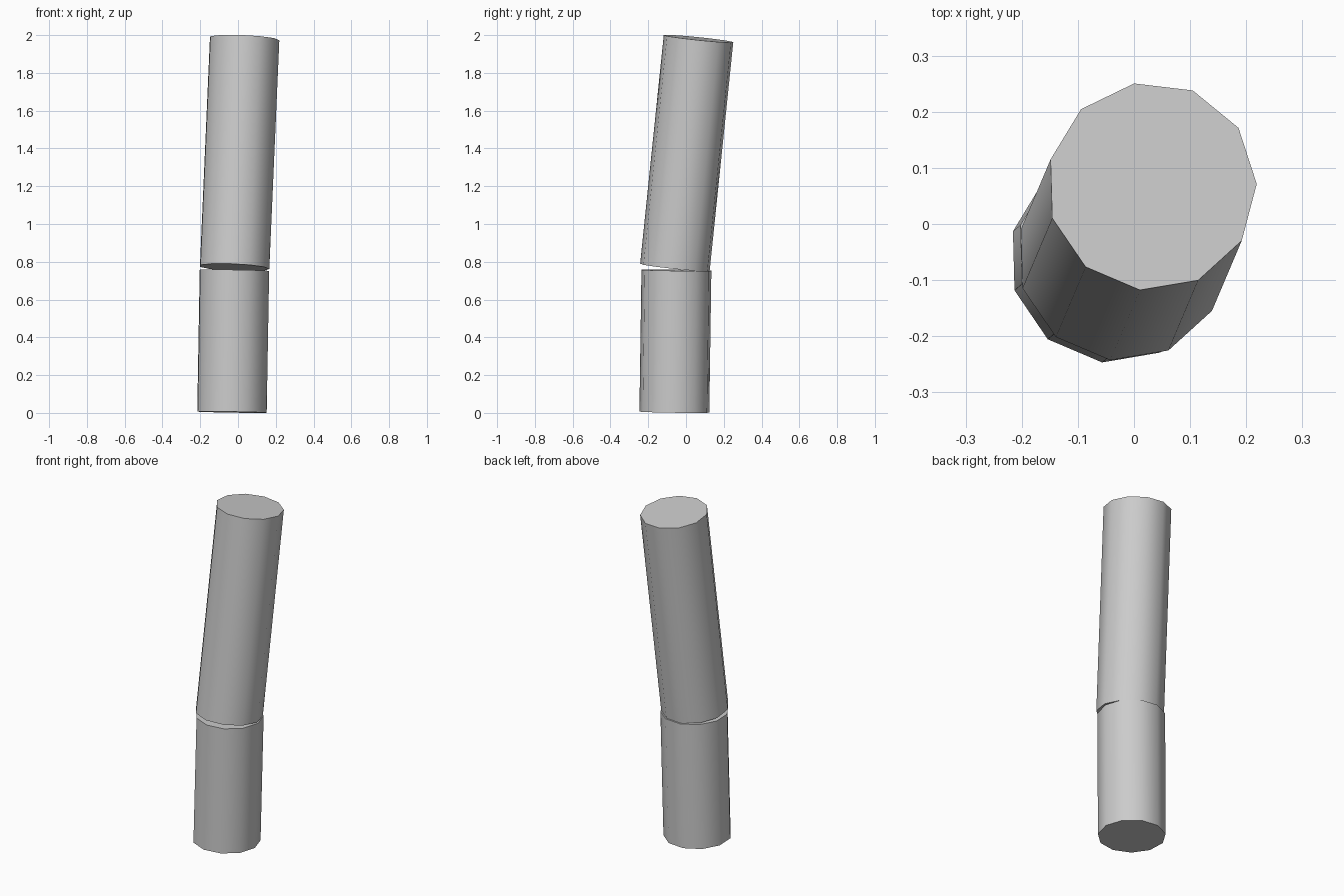
import bpy
import math
from mathutils import Vector, Matrix

cube = bpy.data.objects.get("Cube")
if cube:
    bpy.data.objects.remove(cube, do_unlink=True)

SIDES = 11
RADIUS = 0.187
PHASE = math.radians(1.5)

grey = bpy.data.materials.new("plain grey")
grey.use_nodes = True
colour = (0.6, 0.6, 0.6, 1.0)
grey.diffuse_color = colour
grey.node_tree.nodes["Principled BSDF"].inputs["Base Color"].default_value = colour


def segment(name, start, end):
    """Capped eleven-sided cylinder running from start to end."""
    start, end = Vector(start), Vector(end)
    axis = end - start
    bpy.ops.mesh.primitive_cylinder_add(vertices=SIDES, radius=RADIUS, depth=axis.length)
    obj = bpy.context.object
    obj.name = name
    # Turn the first corner (on +y) to the wanted heading
    obj.data.transform(Matrix.Rotation(PHASE - math.pi / 2, 4, 'Z'))
    # Lean along the axis without twisting
    lean = Vector((0, 0, 1)).rotation_difference(axis)
    obj.rotation_mode = 'QUATERNION'
    obj.rotation_quaternion = lean
    obj.location = (start + end) / 2
    obj.data.materials.append(grey)
    bpy.ops.object.shade_smooth_by_angle(angle=math.radians(45))
    return obj


# Nearly upright lower segment
segment("lower_segment", (-0.035, -0.061, 0.004), (-0.022, -0.050, 0.755))
# Longer upper segment, leaning back and to the left
segment("upper_segment", (-0.021, -0.058, 0.770), (0.032, 0.067, 1.981))
